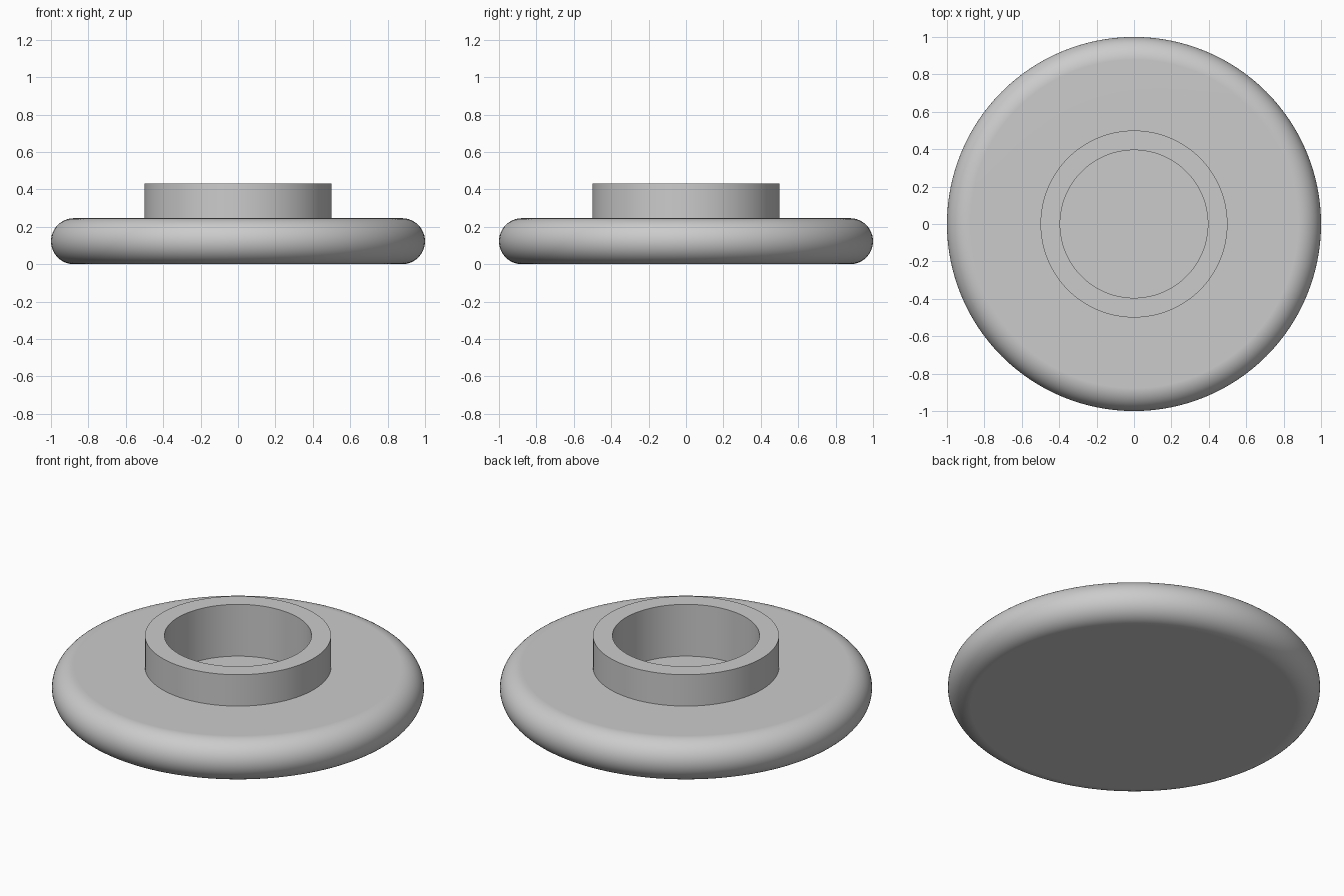
import bpy
import bmesh
from math import pi, sin, cos, radians

cube = bpy.data.objects.get("Cube")
if cube:
    bpy.data.objects.remove(cube, do_unlink=True)

SEGMENTS = 128
BASE_HEIGHT = 0.246
EDGE = BASE_HEIGHT / 2          # radius of the rounded rim
FLOOR = 0.125                   # bottom of the central recess
TOP = 0.432
OUTER, INNER = 0.5, 0.395       # collar radii


def material(name, color):
    mat = bpy.data.materials.new(name)
    mat.use_nodes = True
    mat.diffuse_color = color
    mat.node_tree.nodes["Principled BSDF"].inputs["Base Color"].default_value = color
    return mat


def lathe(name, profile, mat):
    """Revolve a profile of (radius, z) points, closing both ends with a disc."""
    bm = bmesh.new()
    rings = []
    for r, z in profile:
        angles = [2 * pi * i / SEGMENTS for i in range(SEGMENTS)]
        rings.append([bm.verts.new((r * cos(a), r * sin(a), z)) for a in angles])
    for low, high in zip(rings, rings[1:]):
        for i in range(SEGMENTS):
            j = (i + 1) % SEGMENTS
            bm.faces.new((low[i], low[j], high[j], high[i]))
    bm.faces.new(rings[0][::-1])
    bm.faces.new(rings[-1])
    bmesh.ops.recalc_face_normals(bm, faces=bm.faces)
    mesh = bpy.data.meshes.new(name)
    bm.to_mesh(mesh)
    bm.free()
    mesh.materials.append(mat)
    obj = bpy.data.objects.new(name, mesh)
    bpy.context.collection.objects.link(obj)
    bpy.ops.object.select_all(action='DESELECT')
    obj.select_set(True)
    bpy.context.view_layer.objects.active = obj
    bpy.ops.object.shade_smooth_by_angle(angle=radians(30))
    # Keep the broad flat faces evenly shaded beside the rounded rim
    weighted = obj.modifiers.new("weighted_normals", 'WEIGHTED_NORMAL')
    weighted.keep_sharp = True
    return obj


# Rounded disc with a raised collar around a blind recess
STEPS = 24
rim = [-pi / 2 + pi * i / STEPS for i in range(STEPS + 1)]
profile = [(1 - EDGE + EDGE * cos(a), EDGE + EDGE * sin(a)) for a in rim]
profile += [(OUTER, BASE_HEIGHT), (OUTER, TOP), (INNER, TOP), (INNER, FLOOR)]

lathe("disc_with_collar", profile, material("plain_grey", (0.6, 0.6, 0.6, 1)))
